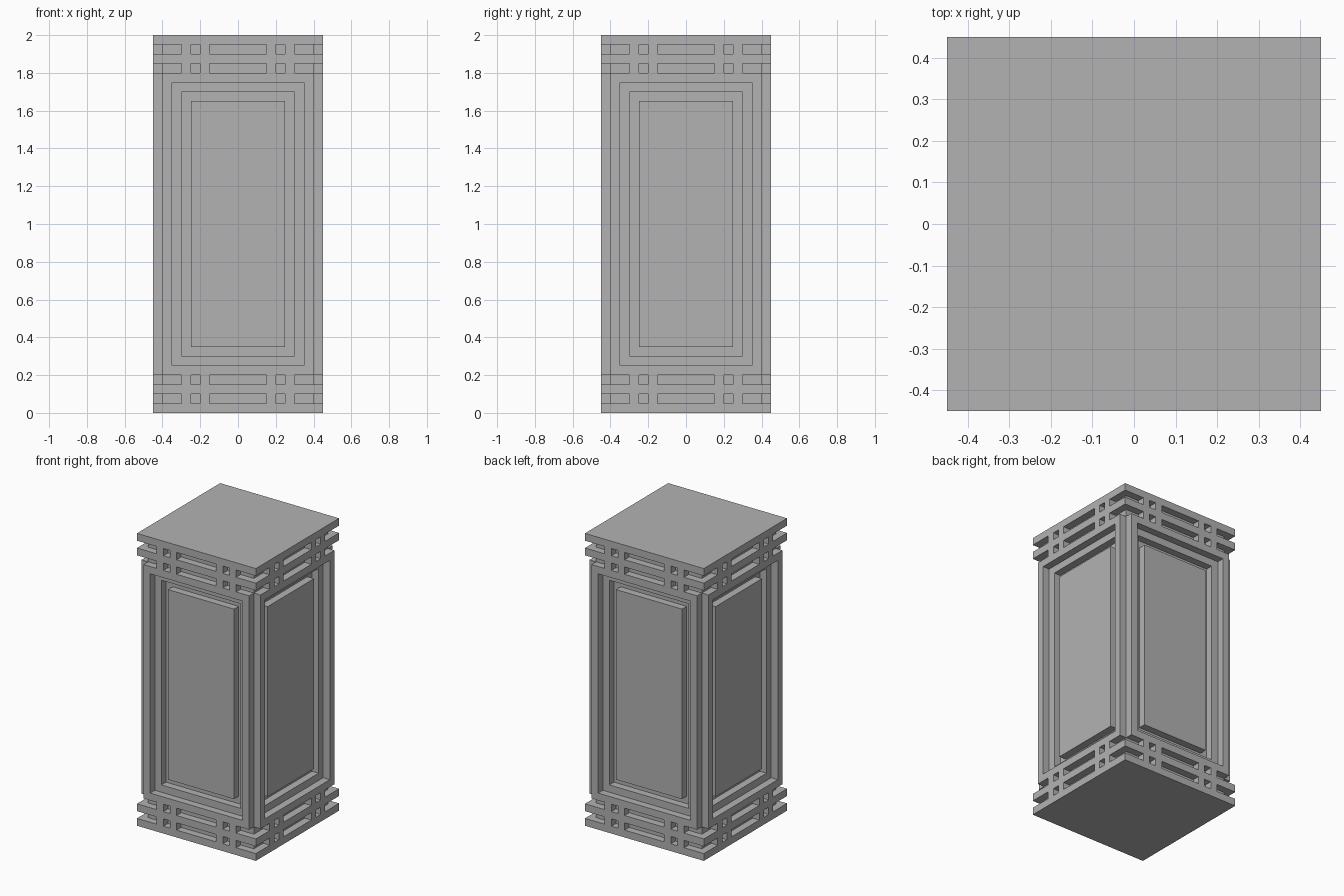
import bpy
import bmesh
from mathutils import Matrix, Vector

cube = bpy.data.objects.get("Cube")
if cube:
    bpy.data.objects.remove(cube, do_unlink=True)

U = 0.05       # thickness shared by every slab, moulding and stud
HEIGHT = 2.0
OUTER = 0.9    # width of the slabs
CORE = OUTER - 2 * U

stone = bpy.data.materials.new("grey stone")
stone.use_nodes = True
grey = (0.448, 0.448, 0.448, 1)
stone.diffuse_color = grey
stone.node_tree.nodes["Principled BSDF"].inputs["Base Color"].default_value = grey


def add_box(bm, center, size):
    matrix = Matrix.Translation(center) @ Matrix.Diagonal((*size, 1))
    bmesh.ops.create_cube(bm, size=1, matrix=matrix)


def finish(bm, name):
    bmesh.ops.recalc_face_normals(bm, faces=bm.faces)
    mesh = bpy.data.meshes.new(name)
    bm.to_mesh(mesh)
    bm.free()
    mesh.materials.append(stone)
    obj = bpy.data.objects.new(name, mesh)
    bpy.context.collection.objects.link(obj)
    return obj


# Shaft: a box whose four sides carry a raised frame, a step, a groove and a panel
def build_shaft():
    bm = bmesh.new()
    add_box(bm, (0, 0, HEIGHT / 2), (CORE, CORE, HEIGHT - 8 * U))
    bm.normal_update()
    sides = [f for f in bm.faces if abs(f.normal.z) < 0.5]
    steps = [(0, U), (U, 0), (0, -U), (U, 0), (0, -U), (U, 0), (0, U)]
    for thickness, depth in steps:
        bmesh.ops.inset_individual(bm, faces=sides, thickness=thickness,
                                   depth=depth, use_even_offset=True)
        bm.normal_update()
    finish(bm, "panelled_shaft")


# Lattice band: two slabs over a recessed core, with studs bridging the gaps
def build_band(name, flip):
    bm = bmesh.new()

    def level(z):
        return HEIGHT - z if flip else z

    add_box(bm, (0, 0, level(2.5 * U)), (CORE, CORE, 3 * U))
    for z in (0.5 * U, 2.5 * U):
        add_box(bm, (0, 0, level(z)), (OUTER, OUTER, U))
    for z in (1.5 * U, 3.5 * U):
        for turn in range(4):
            spin = Matrix.Rotation(turn * 1.5707963, 3, "Z")
            for x in (-5.5, -3.5, 3.5, 5.5):
                spot = Vector((x * U, -(OUTER - U) / 2, level(z)))
                add_box(bm, spin @ spot, (U, U, U))
    finish(bm, name)


build_shaft()
build_band("base_lattice", False)
build_band("top_lattice", True)
